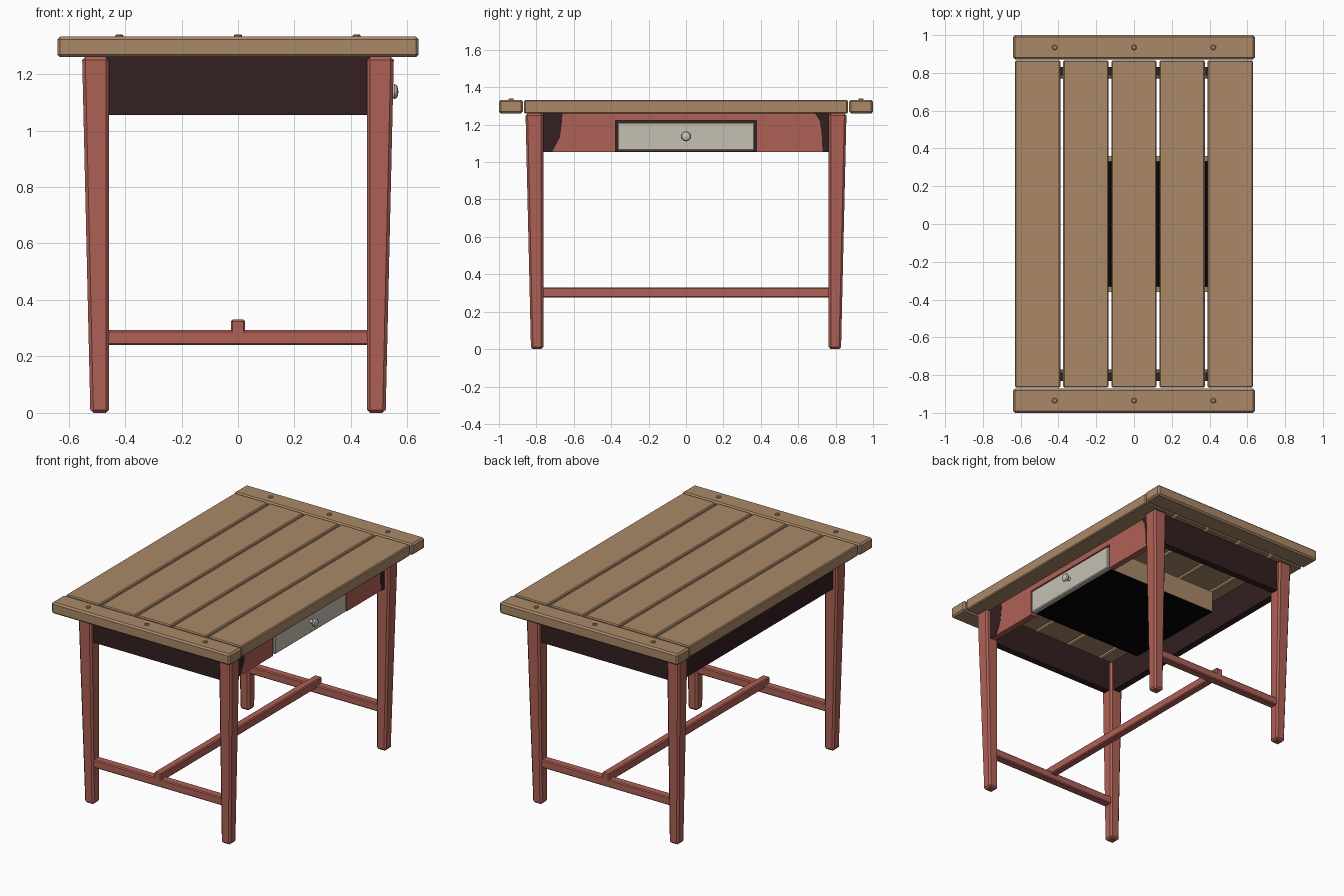
import bpy, bmesh
from mathutils import Vector

cube = bpy.data.objects.get("Cube")
if cube:
    bpy.data.objects.remove(cube, do_unlink=True)


def material(name, rgb, rough=0.7):
    m = bpy.data.materials.new(name)
    m.use_nodes = True
    m.diffuse_color = (*rgb, 1)
    bsdf = m.node_tree.nodes["Principled BSDF"]
    bsdf.inputs["Base Color"].default_value = (*rgb, 1)
    bsdf.inputs["Roughness"].default_value = rough
    return m


WOOD = material("tan wood", (0.40, 0.25, 0.14))
RED = material("faded red paint", (0.43, 0.12, 0.095))
DARK = material("dark brown", (0.034, 0.014, 0.015))
BLACK = material("black", (0.001, 0.001, 0.001))
CREAM = material("pale drawer front", (0.56, 0.53, 0.45))
METAL = material("knob metal", (0.58, 0.56, 0.52))


def finish(name, bm, mats, bevel=0.0):
    bmesh.ops.recalc_face_normals(bm, faces=bm.faces)
    me = bpy.data.meshes.new(name)
    bm.to_mesh(me)
    bm.free()
    for m in mats:
        me.materials.append(m)
    ob = bpy.data.objects.new(name, me)
    bpy.context.collection.objects.link(ob)
    if bevel:
        mod = ob.modifiers.new("Bevel", "BEVEL")
        mod.width = bevel
        mod.segments = 1
    return ob


def box(name, lo, hi, mat, bevel=0.0, inner=None):
    """Box between two corners; inner colours every face not turned to +x."""
    bm = bmesh.new()
    bmesh.ops.create_cube(bm, size=1)
    lo, hi = Vector(lo), Vector(hi)
    for v in bm.verts:
        v.co = (lo + hi) / 2 + v.co * (hi - lo)
    if inner:
        bm.normal_update()
        for f in bm.faces:
            f.material_index = 1 if f.normal.x < -0.5 else 0
    return finish(name, bm, [mat, inner] if inner else [mat], bevel)


def turned(name, profile, origin, axis, mat, sides=16):
    """Lathe a (radius, height) profile about an axis."""
    bm = bmesh.new()
    vs = [bm.verts.new((r, 0, h)) for r, h in profile]
    es = [bm.edges.new(pair) for pair in zip(vs, vs[1:])]
    bmesh.ops.spin(bm, geom=vs + es, cent=(0, 0, 0), axis=(0, 0, 1),
                   angle=6.283185307, steps=sides)
    bmesh.ops.remove_doubles(bm, verts=bm.verts, dist=1e-5)
    turn = Vector((0, 0, 1)).rotation_difference(Vector(axis)).to_matrix()
    for v in bm.verts:
        v.co = turn @ v.co + Vector(origin)
    return finish(name, bm, [mat])


UNDER, TOP, LOW = 1.26, 1.333, 1.055

# Table top planks
for i in range(5):
    x = (i - 2) * 0.255
    box(f"top_plank_{i + 1}", (x - 0.12, -0.865, UNDER), (x + 0.12, 0.865, TOP), WOOD, 0.006)

for end, s in (("front", -1), ("back", 1)):
    # Cross boards with pegs
    ya, yb = sorted((s * 0.872, s))
    box(f"{end}_end_board", (-0.64, ya, UNDER), (0.64, yb, TOP), WOOD, 0.01)
    for i in (-1, 0, 1):
        turned(f"{end}_peg_{i + 2}", [(0.014, 0), (0.014, 0.022), (0.01, 0.026), (0, 0.026)],
               (i * 0.42, s * 0.935, TOP - 0.018), (0, 0, 1), WOOD, 12)
    # End apron and low stretcher
    ya, yb = sorted((s * 0.785, s * 0.83))
    box(f"{end}_apron", (-0.47, ya, LOW), (0.47, yb, UNDER), DARK)
    ya, yb = sorted((s * 0.77, s * 0.825))
    box(f"{end}_stretcher", (-0.48, ya, 0.24), (0.48, yb, 0.293), RED, 0.006)
    # Tapered legs, straight on the inner faces
    for side, t in (("left", 1), ("right", -1)):
        bm = bmesh.new()
        bmesh.ops.create_cube(bm, size=1)
        for v in bm.verts:
            width = 0.095 if v.co.z > 0 else 0.066
            outx = width if v.co.x * t > 0 else 0
            outy = width if v.co.y * s > 0 else 0
            v.co = (t * (0.457 + outx), s * (0.763 + outy), UNDER if v.co.z > 0 else 0)
        finish(f"{end}_{side}_leg", bm, [RED], 0.011)

# Long middle stretcher resting on the end stretchers
box("middle_stretcher", (-0.025, -0.825, 0.275), (0.025, 0.825, 0.33), RED, 0.006)

# Plain long apron on the right side
box("right_apron", (-0.52, -0.775, LOW), (-0.475, 0.775, UNDER), DARK)

# Drawer side apron: two panels and a top rail, dark inside
FACE = 0.515
for end, s in (("front", -1), ("back", 1)):
    ya, yb = sorted((s * 0.378, s * 0.775))
    box(f"{end}_drawer_panel", (0.475, ya, LOW), (FACE, yb, UNDER), RED, 0, DARK)
box("drawer_rail", (0.475, -0.378, 1.222), (FACE, 0.378, UNDER), RED, 0, DARK)

# Worn dark paint at the outer ends of the panels
patches = {
    "front": [(-0.765, LOW), (-0.715, LOW), (-0.675, 1.13), (-0.665, 1.2), (-0.66, UNDER), (-0.765, UNDER)],
    "back": [(0.765, LOW), (0.73, LOW), (0.725, 1.15), (0.715, 1.22), (0.69, UNDER), (0.765, UNDER)],
}
for end, outline in patches.items():
    bm = bmesh.new()
    face = bm.faces.new([bm.verts.new((FACE, y, z)) for y, z in outline])
    new = bmesh.ops.extrude_face_region(bm, geom=[face])["geom"]
    for v in new:
        if isinstance(v, bmesh.types.BMVert):
            v.co.x += 0.002
    finish(f"{end}_worn_patch", bm, [DARK])

# Drawer
box("drawer_front", (0.485, -0.366, 1.06), (0.522, 0.366, 1.213), CREAM, 0.006)
for end, s in (("front", -1), ("back", 1)):
    ya, yb = sorted((s * 0.33, s * 0.36))
    box(f"drawer_{end}_side", (-0.33, ya, 1.065), (0.485, yb, 1.205), WOOD)
box("drawer_end", (-0.33, -0.33, 1.065), (-0.3, 0.33, 1.205), WOOD)
box("drawer_bottom", (-0.328, -0.358, 1.06), (0.485, 0.358, 1.075), BLACK)
knob = turned("drawer_knob", [(0.012, 0), (0.01, 0.02), (0.022, 0.026), (0.027, 0.036),
                              (0.022, 0.044), (0.01, 0.048), (0, 0.049)],
              (0.519, 0, 1.138), (1, 0, 0), METAL, 20)
bpy.ops.object.select_all(action="DESELECT")
knob.select_set(True)
bpy.context.view_layer.objects.active = knob
bpy.ops.object.shade_smooth_by_angle()
